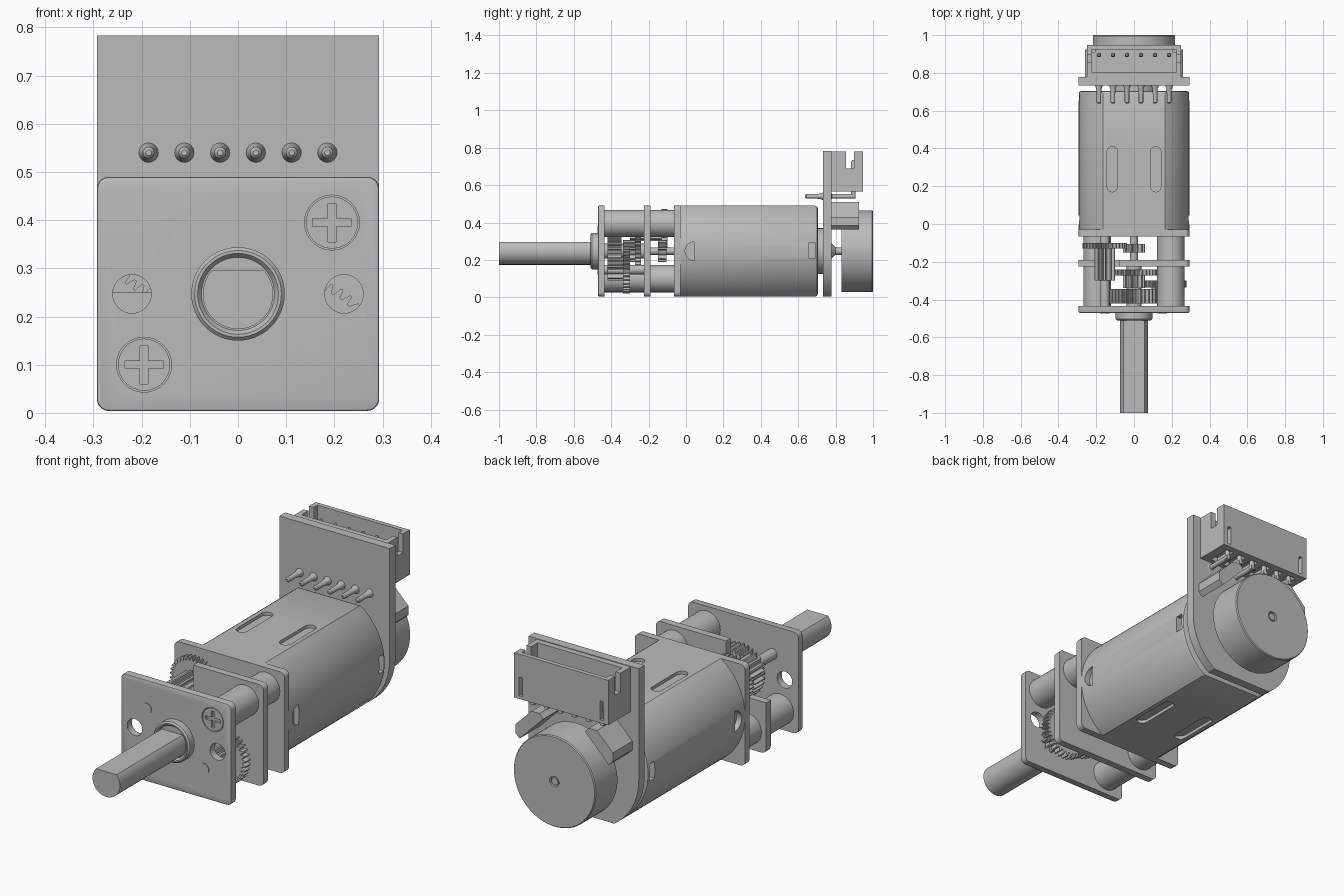
import bpy, bmesh
from math import sin, cos, pi, asin
from mathutils import Matrix, Vector

cube = bpy.data.objects.get("Cube")
if cube:
    bpy.data.objects.remove(cube, do_unlink=True)

grey = bpy.data.materials.new("plain grey")
grey.use_nodes = True
grey.diffuse_color = (0.5, 0.5, 0.5, 1)
grey.node_tree.nodes["Principled BSDF"].inputs["Base Color"].default_value = (0.5, 0.5, 0.5, 1)

AXIS = 0.247      # height of the motor axis
HALF = 0.243      # half height of the body
WIDE = 0.293      # half width of the body


def arc(cx, cz, r, a0=0, a1=2 * pi, n=40):
    full = abs(a1 - a0 - 2 * pi) < 1e-6
    steps = n if full else n + 1
    return [(cx + r * cos(a0 + (a1 - a0) * i / n), cz + r * sin(a0 + (a1 - a0) * i / n))
            for i in range(steps)]


def finish(name, bm):
    bmesh.ops.recalc_face_normals(bm, faces=bm.faces)
    mesh = bpy.data.meshes.new(name)
    bm.to_mesh(mesh)
    bm.free()
    mesh.materials.append(grey)
    ob = bpy.data.objects.new(name, mesh)
    bpy.context.collection.objects.link(ob)
    return ob


def loft(name, rings):
    """Join equal rings of points and cap both ends."""
    bm = bmesh.new()
    rows = [[bm.verts.new(p) for p in ring] for ring in rings]
    n = len(rows[0])
    for a, b in zip(rows, rows[1:]):
        for i in range(n):
            bm.faces.new((a[i], a[(i + 1) % n], b[(i + 1) % n], b[i]))
    bm.faces.new(rows[0])
    bm.faces.new(rows[-1])
    return finish(name, bm)


def prism(name, outline, y0, y1):
    return loft(name, [[(x, y, z) for x, z in outline] for y in (y0, y1)])


def turned(name, cx, cz, profile, n=32):
    return loft(name, [[(x, y, z) for x, z in arc(cx, cz, r, n=n)] for y, r in profile])


def rod(name, cx, cz, r, y0, y1, n=32):
    return turned(name, cx, cz, [(y0, r), (y1, r)], n)


def box(name, x0, x1, y0, y1, z0, z1):
    return prism(name, [(x0, z0), (x1, z0), (x1, z1), (x0, z1)], y0, y1)


def cut(target, *cutters):
    for c in cutters:
        m = target.modifiers.new("cut", "BOOLEAN")
        m.operation, m.solver, m.object = "DIFFERENCE", "EXACT", c
        bpy.context.view_layer.objects.active = target
        bpy.ops.object.modifier_apply(modifier=m.name)
        bpy.data.objects.remove(c, do_unlink=True)


def bevel_end(ob, y, width):
    """Round the outline edges lying at one depth."""
    bm = bmesh.new()
    bm.from_mesh(ob.data)
    edges = [e for e in bm.edges if all(abs(v.co.y - y) < 1e-4 for v in e.verts)]
    bmesh.ops.bevel(bm, geom=edges, offset=width, segments=2, profile=0.5, affect="EDGES")
    bm.to_mesh(ob.data)
    bm.free()


def rounded_rect(r=0.025):
    pts = []
    for i, (sx, sz) in enumerate(((1, 1), (-1, 1), (-1, -1), (1, -1))):
        pts += arc(sx * (WIDE - r), AXIS + sz * (HALF - r), r, i * pi / 2, (i + 1) * pi / 2, 5)
    return pts


def gear(name, cx, cz, r, teeth, y0, y1):
    depth = 0.018
    pts = []
    for i in range(teeth):
        for f, rad in ((0, r - depth), (0.25, r - depth), (0.4, r), (0.65, r)):
            a = 2 * pi * (i + f) / teeth
            pts.append((cx + rad * cos(a), cz + rad * sin(a)))
    return prism(name, pts, y0, y1)


PILLARS = ((0.195, 0.395), (-0.195, 0.1))
PIN_A = (-0.155, 0.355)
PIN_B = (0.15, 0.148)

# Gearbox plates
front = prism("front_plate", rounded_rect(), -0.47, -0.435)
bevel_end(front, -0.47, 0.005)
for x, z in PILLARS:
    cut(front, rod("cutter", x, z, 0.057, -0.5, -0.45))
for s in (-1, 1):
    cut(front, rod("cutter", s * 0.22, AXIS, 0.04, -0.5, -0.4))
middle = prism("middle_plate", rounded_rect(), -0.225, -0.19)
cut(middle, box("cutter", -0.4, -0.08, -0.3, -0.1, 0.25, 0.6))
prism("rear_gearbox_plate", rounded_rect(), -0.065, -0.03)

# Pillars and cross-head screws
for x, z in PILLARS:
    rod("front_pillar", x, z, 0.073, -0.436, -0.224)
    rod("rear_pillar", x, z, 0.073, -0.191, -0.064)
    screw = rod("screw_head", x, z, 0.054, -0.469, -0.445)
    cut(screw, box("cutter", x - 0.04, x + 0.04, -0.5, -0.458, z - 0.008, z + 0.008),
        box("cutter", x - 0.008, x + 0.008, -0.5, -0.458, z - 0.04, z + 0.04))

# Output shaft with one flat, and its bushing
b = asin(0.048 / 0.073)
prism("output_shaft", arc(0, AXIS, 0.073, pi - b, 2 * pi + b), -1, -0.48)
rod("inner_shaft", 0, AXIS, 0.04, -0.49, -0.2)
turned("bushing", 0, AXIS, [(-0.46, 0.097), (-0.503, 0.097), (-0.51, 0.09),
                            (-0.51, 0.084), (-0.5, 0.076)], 48)

# Gear pins and gear train
rod("upper_gear_pin", *PIN_A, 0.025, -0.473, -0.06, 20)
rod("lower_gear_pin", *PIN_B, 0.025, -0.473, -0.19, 20)
rod("motor_shaft", 0, AXIS, 0.02, -0.19, -0.04, 16)
gear("motor_pinion", 0, AXIS, 0.06, 12, -0.15, -0.105)
gear("first_gear", *PIN_A, 0.117, 34, -0.13, -0.1)
gear("first_pinion", *PIN_A, 0.055, 10, -0.3, -0.125)
gear("second_gear", 0, AXIS, 0.125, 34, -0.272, -0.24)
gear("second_pinion", 0, AXIS, 0.06, 12, -0.338, -0.27)
gear("third_gear", *PIN_B, 0.127, 34, -0.337, -0.3)
gear("third_pinion", *PIN_B, 0.058, 10, -0.42, -0.335)
gear("output_gear", 0, AXIS, 0.127, 32, -0.42, -0.345)

# Motor can: a round body with flat top and bottom
a = asin(HALF / WIDE)
outline = arc(0, AXIS, WIDE, -a, a, 32) + arc(0, AXIS, WIDE, pi - a, pi + a, 32)
can = prism("motor_can", outline, -0.031, 0.705)
bevel_end(can, 0.705, 0.015)
for x in (-0.115, 0.115):
    for z in (AXIS - HALF, AXIS + HALF):
        r = 0.0275
        slot = arc(x, 0.41 - r, r, 0, pi, 10) + arc(x, 0.17 + r, r, pi, 2 * pi, 10)
        cut(can, loft("cutter", [[(px, py, z + h) for px, py in slot] for h in (-0.015, 0.015)]))
for s in (-1, 1):
    moon = arc(0.045, AXIS, 0.05, pi / 2, 3 * pi / 2, 12)
    cut(can, loft("cutter", [[(s * x, y, z) for y, z in moon] for x in (0.265, 0.32)]),
        box("cutter", s * 0.26, s * 0.32, 0.655, 0.692, 0.21, 0.29))

# Rear cap and circuit board
rod("motor_rear_cap", 0, AXIS, 0.123, 0.7, 0.74)
top = 0.783
board = arc(0, AXIS, WIDE, -a, 0, 14) + [(WIDE, top), (-WIDE, top)] + arc(0, AXIS, WIDE, pi, pi + a, 14)
prism("circuit_board", board, 0.733, 0.777)

# Encoder wheel on the rear shaft
turned("rear_shaft_collar", 0, AXIS, [(0.77, 0.05), (0.8, 0.02), (0.845, 0.02)], 24)
wheel = turned("encoder_wheel", 0, AXIS, [(0.832, 0.218), (0.995, 0.218), (1, 0.214)], 64)
cut(wheel, rod("cutter", 0, AXIS, 0.025, 0.985, 1.1, 20))
rod("rear_shaft_end", 0, AXIS, 0.018, 0.97, 0.997, 20)

# Two slanted sensors beside the wheel
for s in (-1, 1):
    shape = []
    for t, d in ((-0.09, -0.03), (0.09, -0.03), (0.09, 0), (0.06, 0.03), (-0.06, 0.03), (-0.09, 0)):
        p = Matrix.Rotation(-pi / 4, 2) @ Vector((t, d))
        shape.append((s * (0.195 + p.x), 0.447 + p.y))
    prism("sensor", shape, 0.775, 0.925)

# Open-topped connector with notched ends
PINS = [0.0742 * (i - 2.5) for i in range(6)]
shell = box("connector_shell", -0.25, 0.25, 0.776, 0.947, 0.565, 0.78)
cut(shell, box("cutter", -0.225, 0.225, 0.805, 0.925, 0.605, 0.9),
    box("cutter", -0.4, 0.4, 0.855, 0.897, 0.69, 0.9))
for x in (-0.215, 0.215):
    cut(shell, box("cutter", x - 0.009, x + 0.009, 0.91, 1, 0.58, 0.67))
for x in PINS:
    cut(shell, box("cutter", x - 0.02, x + 0.02, 0.8, 0.915, 0.5, 0.588))

# Bent contact pins with solder cones on the front of the board
for x in PINS:
    turned("contact_pin", x, 0.54, [(0.637, 0.006), (0.643, 0.012), (0.69, 0.012), (0.715, 0.014),
                                    (0.735, 0.021), (0.777, 0.021), (0.78, 0.012), (0.905, 0.012)], 16)
    loft("upright_pin", [[(px, py, z) for px, py in arc(x, 0.895, r, n=12)]
                         for z, r in ((0.53, 0.012), (0.72, 0.012), (0.735, 0.006))])

# Smooth round walls, crisp edges
bpy.ops.object.select_all(action="DESELECT")
for ob in bpy.context.collection.objects:
    if ob.type == "MESH" and grey.name in ob.data.materials:
        ob.select_set(True)
        bpy.context.view_layer.objects.active = ob
bpy.ops.object.shade_smooth_by_angle(angle=0.5)
